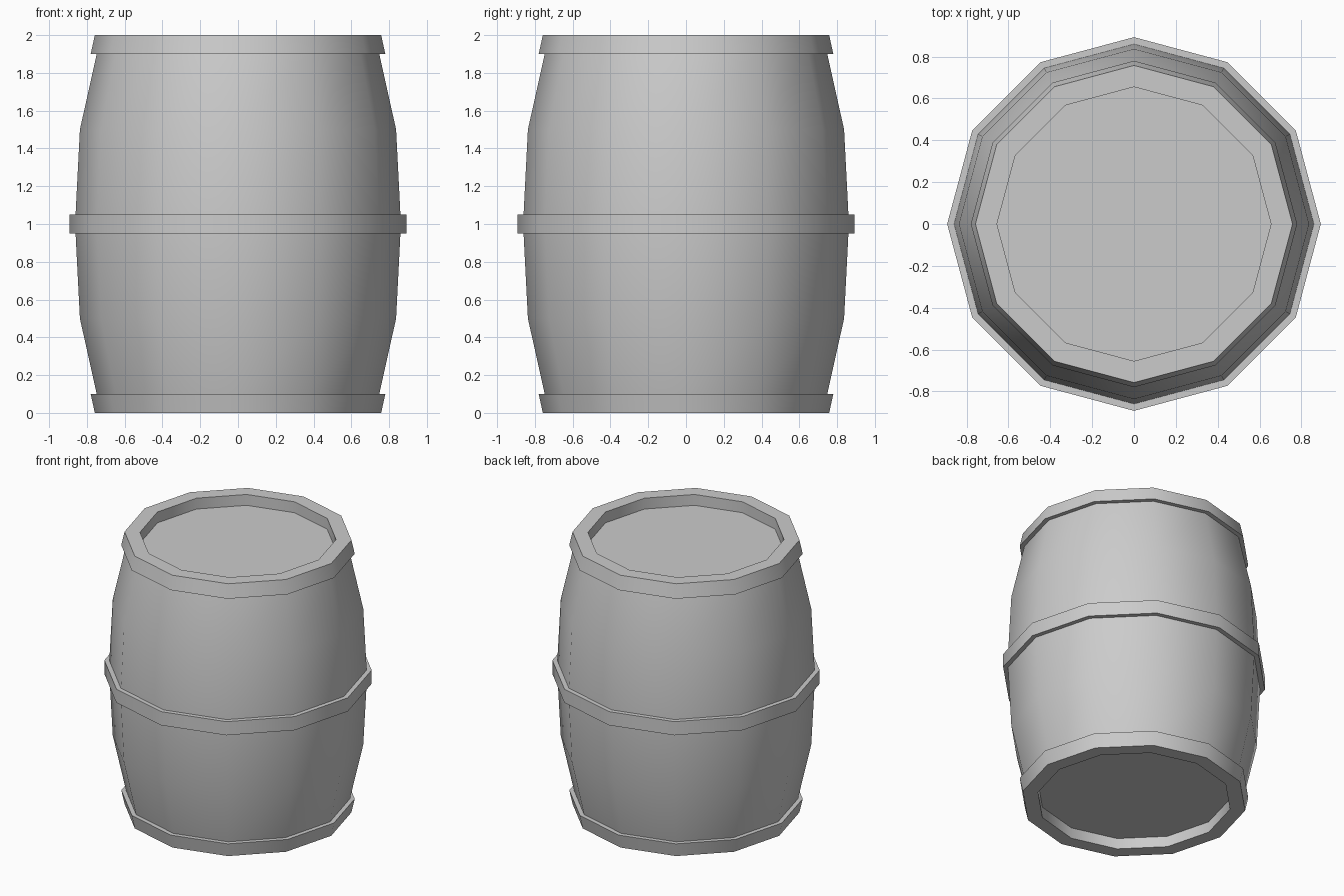
import bpy, bmesh, math

if "Cube" in bpy.data.objects:
    bpy.data.objects.remove(bpy.data.objects["Cube"])

SIDES = 12


def lathe(name, profile, ring=False):
    """Revolve (radius, z) points; a ring closes its profile, otherwise the ends are capped."""
    bm = bmesh.new()
    loops = []
    for r, z in profile:
        loops.append([bm.verts.new((r * math.cos(a), r * math.sin(a), z))
                      for a in (2 * math.pi * i / SIDES for i in range(SIDES))])
    pairs = list(zip(loops, loops[1:]))
    if ring:
        pairs.append((loops[-1], loops[0]))
    else:
        bm.faces.new(loops[0])
        bm.faces.new(loops[-1])
    for lo, hi in pairs:
        for i in range(SIDES):
            j = (i + 1) % SIDES
            bm.faces.new((lo[i], lo[j], hi[j], hi[i]))
    bmesh.ops.recalc_face_normals(bm, faces=bm.faces)
    mesh = bpy.data.meshes.new(name)
    bm.to_mesh(mesh)
    bm.free()
    obj = bpy.data.objects.new(name, mesh)
    bpy.context.collection.objects.link(obj)
    # smooth round the barrel, sharp at the hoop edges
    bpy.ops.object.select_all(action='DESELECT')
    obj.select_set(True)
    bpy.context.view_layer.objects.active = obj
    bpy.ops.object.shade_smooth_by_angle(angle=math.radians(35))
    return obj


# Bulging body, whose flat ends are the recessed lids
half = [(0.743, 0.08), (0.748, 0.1), (0.837, 0.5), (0.86, 0.95)]
lathe("barrel_body", half + [(r, 2 - z) for r, z in reversed(half)])

# Middle hoop
lathe("middle_hoop", [(0.84, 0.95), (0.893, 0.95), (0.893, 1.05), (0.84, 1.05)], ring=True)

# Flared end hoops with the raised rims
rim = [(0.655, 0.07), (0.655, 0), (0.758, 0), (0.78, 0.1), (0.73, 0.1), (0.73, 0.085), (0.655, 0.085)]
lathe("bottom_hoop", rim, ring=True)
lathe("top_hoop", [(r, 2 - z) for r, z in rim], ring=True)
